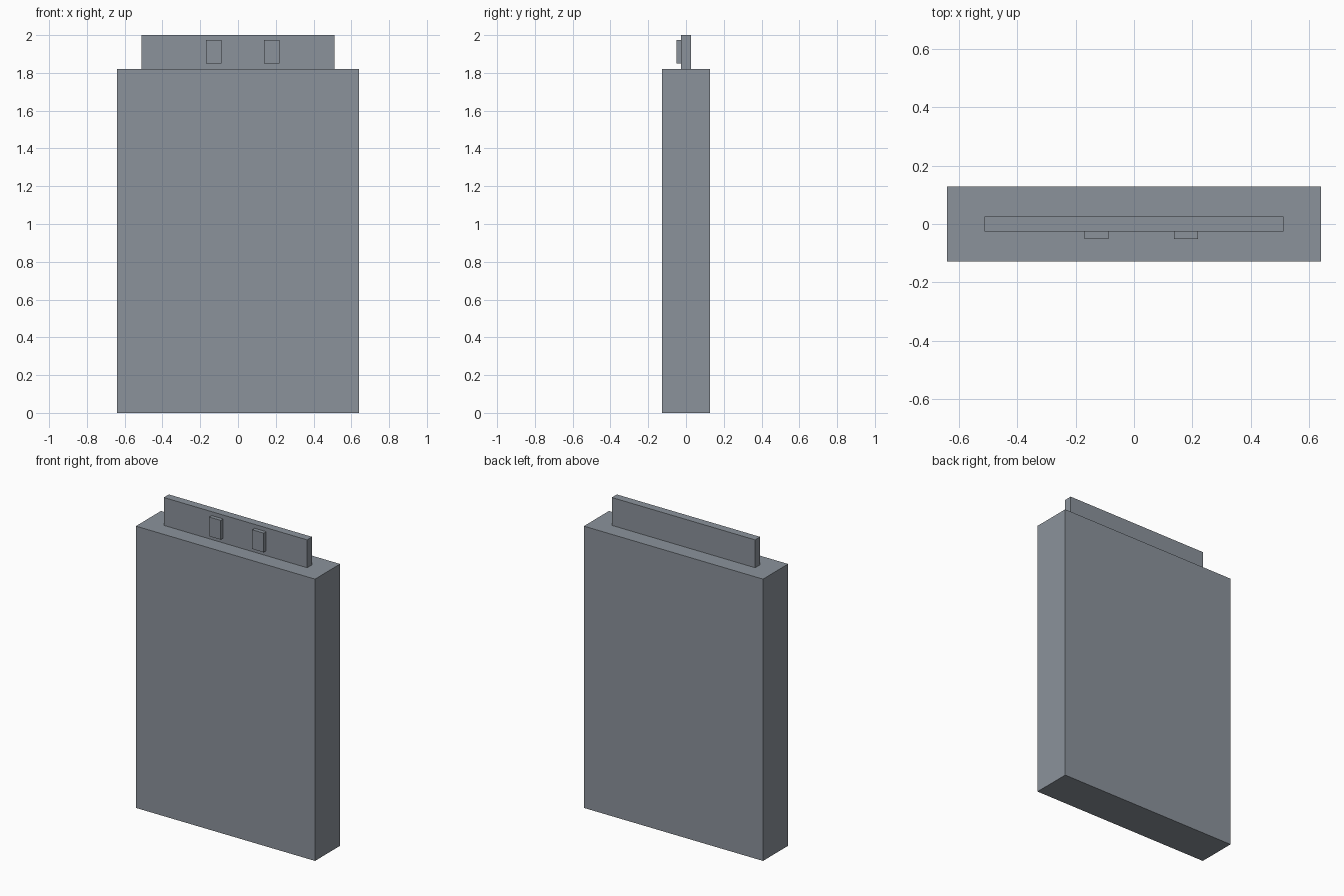
import bpy

if "Cube" in bpy.data.objects:
    bpy.data.objects.remove(bpy.data.objects["Cube"])

# Dark slate colour shared by all parts
slate = bpy.data.materials.new("slate")
slate.diffuse_color = (0.26, 0.29, 0.33, 1)
slate.use_nodes = True
slate.node_tree.nodes["Principled BSDF"].inputs["Base Color"].default_value = slate.diffuse_color


def box(name, x, y, z):
    """Add a box spanning the given (min, max) ranges."""
    spans = (x, y, z)
    bpy.ops.mesh.primitive_cube_add(size=1, location=[(a + b) / 2 for a, b in spans])
    obj = bpy.context.object
    obj.name = name
    obj.scale = [b - a for a, b in spans]
    bpy.ops.object.transform_apply(location=False, rotation=False, scale=True)
    obj.data.materials.append(slate)
    return obj


# Main slab
box("body", (-0.64, 0.64), (-0.128, 0.128), (0, 1.82))

# Thin plate standing on the top face
box("top_plate", (-0.512, 0.512), (-0.0256, 0.0256), (1.82, 2.0))

# Two small pads on the front of the plate
for name, cx in (("left_pad", -0.129), ("right_pad", 0.178)):
    box(name, (cx - 0.041, cx + 0.041), (-0.051, -0.0256), (1.851, 1.975))
